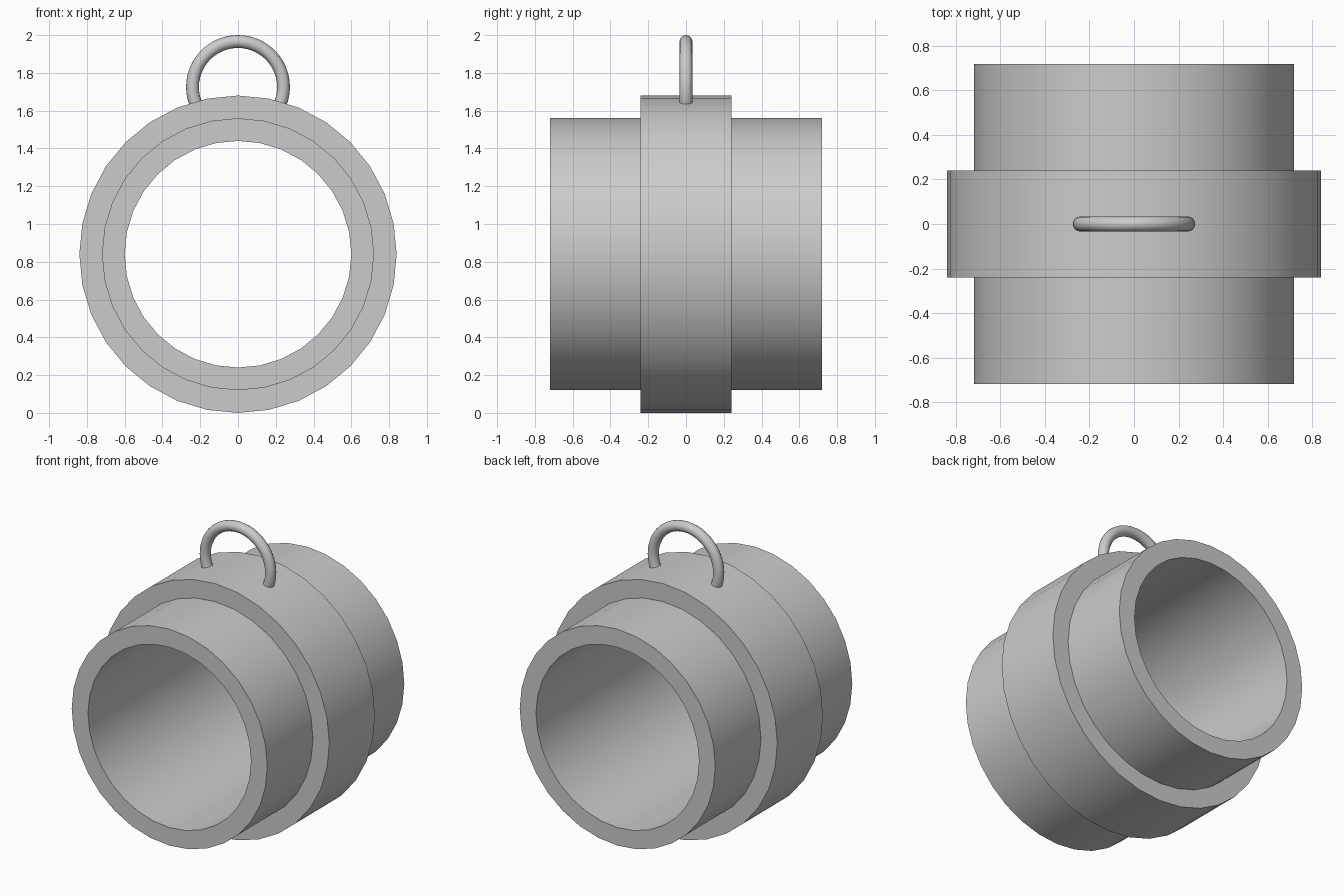
import bpy, bmesh, math

if "Cube" in bpy.data.objects:
    bpy.data.objects.remove(bpy.data.objects["Cube"])

SIDES = 32
CENTRE_Z = 0.84


def smooth(obj):
    bpy.ops.object.select_all(action='DESELECT')
    obj.select_set(True)
    bpy.context.view_layer.objects.active = obj
    bpy.ops.object.shade_smooth_by_angle(angle=math.radians(30))


def lathe_y(name, profile, z):
    """Revolve a closed (radius, y) profile around the y axis."""
    bm = bmesh.new()
    rings = []
    for i in range(SIDES):
        a = 2 * math.pi * i / SIDES
        rings.append([bm.verts.new((r * math.sin(a), y, r * math.cos(a))) for r, y in profile])
    n = len(profile)
    for i in range(SIDES):
        a, b = rings[i], rings[(i + 1) % SIDES]
        for j in range(n):
            k = (j + 1) % n
            bm.faces.new((a[j], a[k], b[k], b[j]))
    bmesh.ops.recalc_face_normals(bm, faces=bm.faces)
    mesh = bpy.data.meshes.new(name)
    bm.to_mesh(mesh)
    bm.free()
    obj = bpy.data.objects.new(name, mesh)
    obj.location.z = z
    bpy.context.collection.objects.link(obj)
    smooth(obj)
    return obj


# Hollow tube with a raised band around the middle
half = [(0.60, 0.72), (0.72, 0.72), (0.72, 0.24), (0.84, 0.24)]
profile = half + [(r, -y) for r, y in reversed(half)]
lathe_y("banded_tube", profile, CENTRE_Z)

# Hanging loop, its lower part buried in the band
bpy.ops.mesh.primitive_torus_add(major_radius=0.241, minor_radius=0.034,
                                 major_segments=48, minor_segments=16,
                                 location=(0, 0, 1.725), rotation=(math.pi / 2, 0, 0))
loop = bpy.context.object
loop.name = "hanging_loop"
smooth(loop)
